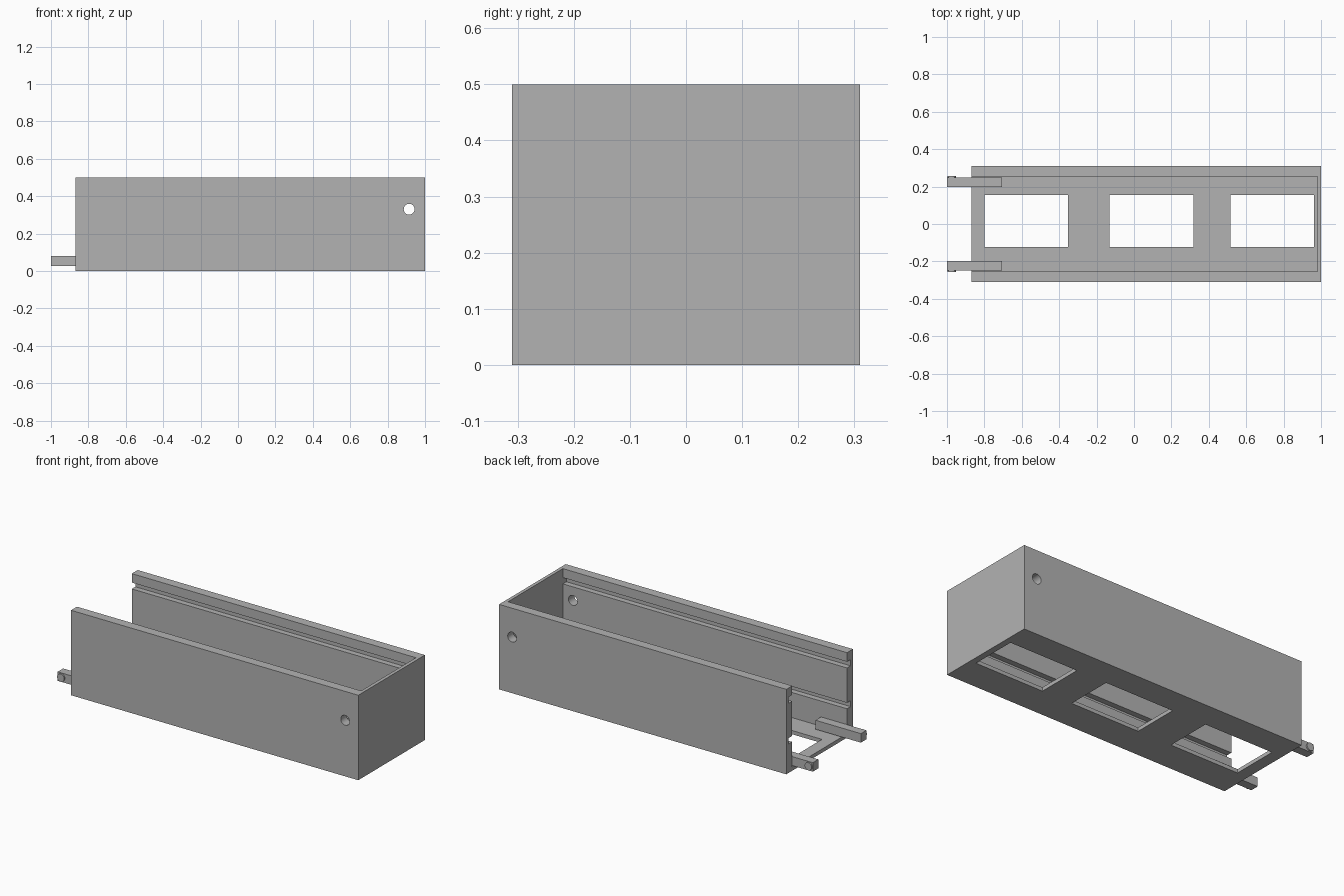
import bpy
import bmesh
from math import radians
from mathutils import Matrix, Vector

if "Cube" in bpy.data.objects:
    bpy.data.objects.remove(bpy.data.objects["Cube"], do_unlink=True)

GREY = (0.45, 0.45, 0.45, 1)
grey = bpy.data.materials.new("plain grey")
grey.use_nodes = True
grey.diffuse_color = GREY
grey.node_tree.nodes["Principled BSDF"].inputs["Base Color"].default_value = GREY


def make(name, bm):
    bmesh.ops.recalc_face_normals(bm, faces=bm.faces)
    mesh = bpy.data.meshes.new(name)
    bm.to_mesh(mesh)
    bm.free()
    mesh.materials.append(grey)
    obj = bpy.data.objects.new(name, mesh)
    bpy.context.collection.objects.link(obj)
    return obj


def box(name, low, high):
    low, high = Vector(low), Vector(high)
    bm = bmesh.new()
    size = Matrix.Diagonal((*(high - low), 1))
    bmesh.ops.create_cube(bm, size=1, matrix=Matrix.Translation((low + high) / 2) @ size)
    return make(name, bm)


def rod_along_y(name, centre, radius, length):
    bm = bmesh.new()
    place = Matrix.Translation(centre) @ Matrix.Rotation(radians(90), 4, "X")
    bmesh.ops.create_cone(bm, cap_ends=True, segments=32, radius1=radius,
                          radius2=radius, depth=length, matrix=place)
    return make(name, bm)


def prism_along_x(name, outline, x0, x1):
    bm = bmesh.new()
    face = bm.faces.new([bm.verts.new((x0, y, z)) for y, z in outline])
    moved = bmesh.ops.extrude_face_region(bm, geom=[face])["geom"]
    bmesh.ops.translate(bm, vec=(x1 - x0, 0, 0),
                        verts=[v for v in moved if isinstance(v, bmesh.types.BMVert)])
    return make(name, bm)


def combine(obj, tool, operation):
    mod = obj.modifiers.new("cut", "BOOLEAN")
    mod.operation, mod.solver, mod.object = operation, "EXACT", tool
    bpy.context.view_layer.objects.active = obj
    bpy.ops.object.modifier_apply(modifier=mod.name)
    bpy.data.objects.remove(tool, do_unlink=True)


# Tray body with an open end
tray = box("tray_body", (-0.87, -0.31, 0), (1, 0.31, 0.5))

# Cavity with two sliding grooves in each side wall
INNER, GROOVE, FLOOR = 0.255, 0.288, 0.022
half = [(INNER, FLOOR)]
for z0, z1 in ((0.17, 0.205), (0.41, 0.447)):
    half += [(INNER, z0), (GROOVE, z0), (GROOVE, z1), (INNER, z1)]
half.append((INNER, 0.6))
outline = half + [(-y, z) for y, z in reversed(half)]
combine(tray, prism_along_x("cavity", outline, -1, 0.98), "DIFFERENCE")

# Floor windows
for x in (-0.80, -0.13, 0.515):
    combine(tray, box("window", (x, -0.122, -0.1), (x + 0.448, 0.155, 0.1)), "DIFFERENCE")

# Pin hole through both side walls
combine(tray, rod_along_y("pin_hole", (0.915, 0, 0.33), 0.029, 1), "DIFFERENCE")

# Latch arms with round bumps on their outer faces
for side, name in ((1, "back_latch_arm"), (-1, "front_latch_arm")):
    ys = sorted((side * 0.198, side * 0.249))
    arm = box(name, (-1, ys[0], 0.027), (-0.705, ys[1], 0.08))
    bump = rod_along_y("bump", (-0.975, side * 0.247, 0.054), 0.023, 0.02)
    combine(arm, bump, "UNION")

# Smooth the round parts and keep the edges crisp
for obj in bpy.context.collection.objects:
    if obj.name == "tray_body" or obj.name.endswith("latch_arm"):
        bpy.ops.object.select_all(action="DESELECT")
        obj.select_set(True)
        bpy.context.view_layer.objects.active = obj
        bpy.ops.object.shade_smooth_by_angle(angle=radians(30))
